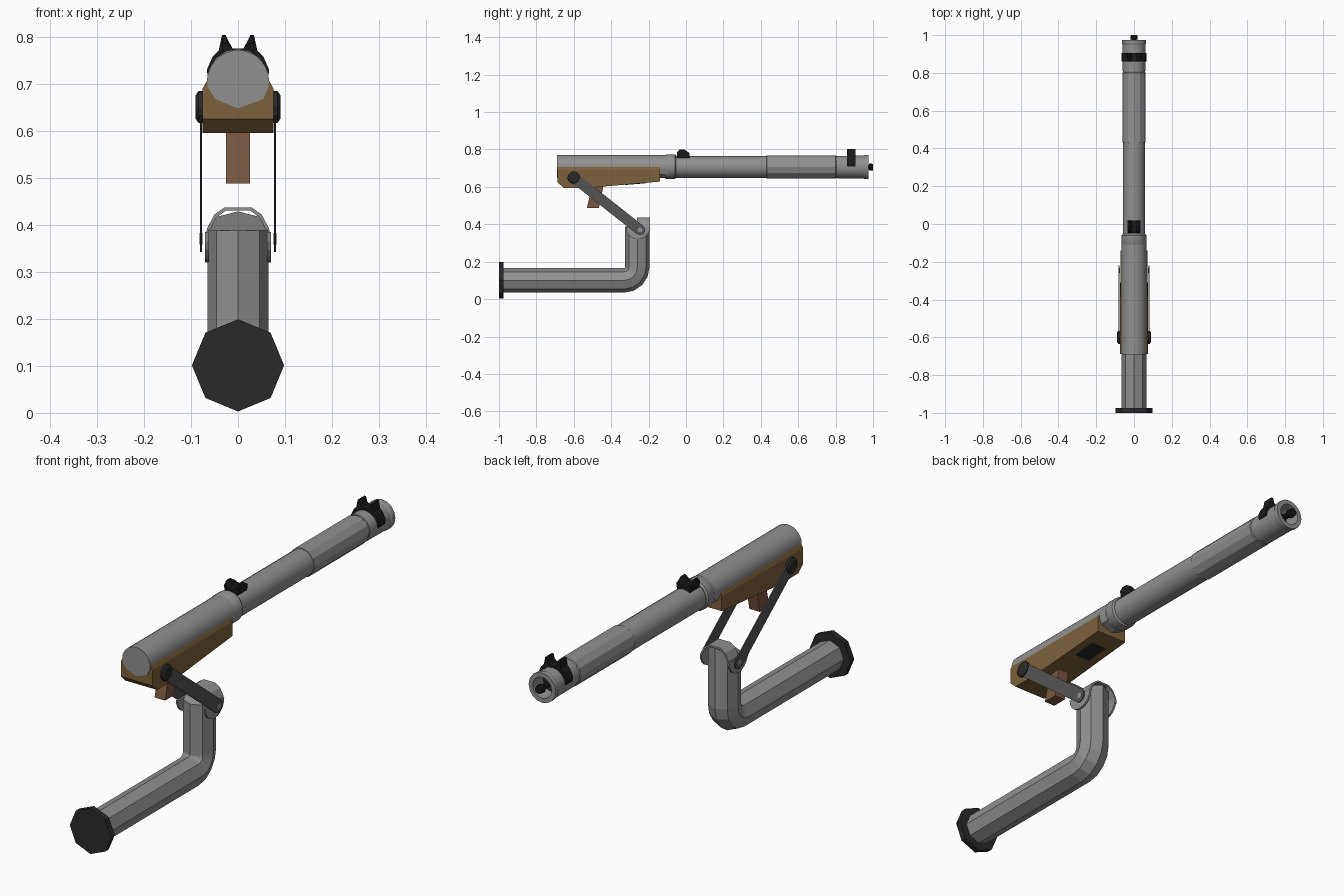
import bpy, bmesh, math
from math import sin, cos, pi

if "Cube" in bpy.data.objects:
    bpy.data.objects.remove(bpy.data.objects["Cube"])


def material(name, r, g, b):
    m = bpy.data.materials.new(name)
    m.diffuse_color = (r, g, b, 1)
    m.use_nodes = True
    m.node_tree.nodes["Principled BSDF"].inputs["Base Color"].default_value = m.diffuse_color
    return m


GREY = material("gun_grey", 0.28, 0.28, 0.28)
BLACK = material("black", 0.01, 0.01, 0.01)
DARK = material("dark_steel", 0.023, 0.023, 0.023)
WOOD = material("wood", 0.20, 0.12, 0.045)
GRIP = material("grip_wood", 0.19, 0.095, 0.055)
STEEL = material("steel", 0.09, 0.09, 0.09)


def finish(name, bm, mat, smooth=False):
    bmesh.ops.recalc_face_normals(bm, faces=bm.faces)
    me = bpy.data.meshes.new(name)
    bm.to_mesh(me)
    bm.free()
    ob = bpy.data.objects.new(name, me)
    bpy.context.collection.objects.link(ob)
    me.materials.append(mat)
    if smooth:
        bpy.ops.object.select_all(action='DESELECT')
        ob.select_set(True)
        bpy.context.view_layer.objects.active = ob
        bpy.ops.object.shade_smooth_by_angle(angle=math.radians(30))
    return ob


def loft(name, rings, mat=GREY, smooth=False):
    bm = bmesh.new()
    rows = [[bm.verts.new(p) for p in ring] for ring in rings]
    n = len(rows[0])
    for a, b in zip(rows, rows[1:]):
        for i in range(n):
            bm.faces.new((a[i], a[(i + 1) % n], b[(i + 1) % n], b[i]))
    bm.faces.new(rows[0])
    bm.faces.new(rows[-1])
    return finish(name, bm, mat, smooth)


def prism(name, pts, axis, a, b, mat=GREY, smooth=False):
    """Extrude a profile: (y, z) along x, or (x, z) along y."""
    put = (lambda p, t: (t, p[0], p[1])) if axis == 'x' else (lambda p, t: (p[0], t, p[1]))
    return loft(name, [[put(p, t) for p in pts] for t in (a, b)], mat, smooth)


def turned(name, profile, sides, zc, mat=GREY, smooth=True):
    """Revolve (y, radius) pairs about a y axis at height zc."""
    rings = [[(r * sin(2 * pi * i / sides), y, zc + r * cos(2 * pi * i / sides))
              for i in range(sides)] for y, r in profile]
    return loft(name, rings, mat, smooth)


def arc(cy, cz, r, a0, a1, n):
    return [(cy + r * cos(math.radians(a0 + (a1 - a0) * i / n)),
             cz + r * sin(math.radians(a0 + (a1 - a0) * i / n))) for i in range(n + 1)]


def mirrored(half):
    return half + [(-x, z) for x, z in reversed(half) if x != 0]


# Foot plate
turned("foot_plate", [(-1, 0.098), (-0.975, 0.098)], 8, 0.101, DARK, False)

# Bent octagonal arm, its back edge rising into the yoke
R = 0.065
stations = [(-0.98, 0.1, 0)] + [(-0.33 + 0.07 * sin(t * pi / 8), 0.17 - 0.07 * cos(t * pi / 8), t * pi / 8)
                               for t in range(5)] + [(-0.26, 0.388, pi / 2)]
rings = []
for k, (y, z, t) in enumerate(stations):
    ring = []
    for i in range(8):
        u, v = R * sin(i * pi / 4), R * cos(i * pi / 4)
        rise = max(0, -v) * 0.62 if k == len(stations) - 1 else 0
        ring.append((u, y - v * sin(t), z + v * cos(t) + rise))
    rings.append(ring)
loft("bent_arm", rings)

# Yoke: arched hood and two round ears
outer = [(0.07, 0.365), (0.066, 0.392), (0.05, 0.422), (0.028, 0.437)]
inner = [(0.064, 0.365), (0.060, 0.388), (0.046, 0.415), (0.026, 0.430)]
hood = outer + [(-x, z) for x, z in reversed(outer)] + [(-x, z) for x, z in inner] + inner[::-1]
prism("yoke_hood", hood, 'y', -0.262, -0.193)
ear = arc(-0.257, 0.384, 0.064, 180, 360, 10)
for s, side in ((1, "right"), (-1, "left")):
    prism("yoke_ear_" + side, ear, 'x', s * 0.062, s * 0.07)

# Links with bolts and knobs
y0, z0, y1, z1 = -0.246, 0.370, -0.60, 0.65
ang = math.degrees(math.atan2(z1 - z0, y1 - y0))
bar = arc(y0, z0, 0.028, ang + 90, ang + 270, 5) + arc(y1, z1, 0.028, ang - 90, ang + 90, 5)
for s, side in ((1, "right"), (-1, "left")):
    prism("link_" + side, bar, 'x', s * 0.076, s * 0.081, STEEL)
    prism("link_bolt_" + side, arc(y0, z0, 0.013, 0, 324, 9), 'x', s * 0.075, s * 0.082)
    knob = [[(s * x, y, z) for y, z in arc(y1, z1, r, 0, 330, 11)]
            for x, r in ((0.074, 0.034), (0.084, 0.034), (0.090, 0.025))]
    loft("knob_" + side, knob, DARK)

# Wooden stock: side outline with bevelled upper edges
bm = bmesh.new()
side_pts = [(-0.687, 0.625), (-0.655, 0.595), (-0.52, 0.595), (-0.14, 0.628), (-0.14, 0.69), (-0.687, 0.69)]
top_pts = [(-0.14, 0.71), (-0.687, 0.71)]
rows = {}
for s in (1, -1):
    rows[s] = [bm.verts.new((s * (0.075 if y < -0.2 else 0.071), y, z)) for y, z in side_pts]
    rows[s] += [bm.verts.new((s * 0.064, y, z)) for y, z in top_pts]
    v = rows[s]
    bm.faces.new(v[:6])
    bm.faces.new((v[4], v[5], v[7], v[6]))
for a, b in ((0, 1), (1, 2), (2, 3), (6, 7)):
    bm.faces.new((rows[1][a], rows[1][b], rows[-1][b], rows[-1][a]))
for loop in ((3, 4, 6), (0, 5, 7)):
    bm.faces.new([rows[1][i] for i in loop] + [rows[-1][i] for i in reversed(loop)])
finish("stock", bm, WOOD)
prism("stock_bottom_plate", [(-0.325, 0.610), (-0.22, 0.619), (-0.22, 0.63), (-0.325, 0.63)],
      'x', -0.035, 0.035, DARK)

# Hand grip
prism("hand_grip", [(-0.53, 0.488), (-0.465, 0.488), (-0.44, 0.61), (-0.50, 0.61)],
      'x', -0.025, 0.025, GRIP)

# Receiver: round above, faceted below
receiver = arc(0, 0.705, 0.066, -10, 190, 16) + [(-0.048, 0.667), (0, 0.647), (0.054, 0.667)]
prism("receiver", receiver, 'y', -0.69, -0.10, GREY, True)
turned("receiver_collar", [(-0.112, 0.062), (-0.105, 0.066), (-0.06, 0.066), (-0.053, 0.060)], 16, 0.708)

# Barrel with a hollow flared muzzle
turned("barrel", [(-0.06, 0.058), (0.81, 0.058), (0.81, 0.060), (0.95, 0.061), (0.955, 0.064),
                  (0.975, 0.064), (0.975, 0.045), (0.90, 0.042)], 16, 0.706)
turned("handguard", [(0.43, 0.057), (0.432, 0.062), (0.80, 0.062), (0.805, 0.057)], 12, 0.706, GREY, False)
turned("muzzle_bore", [(0.898, 0.041), (0.91, 0.041)], 16, 0.706, DARK)
turned("muzzle_pin", [(0.90, 0.012), (0.978, 0.012), (0.978, 0.02), (1.0, 0.017)], 8, 0.706, BLACK, False)

# Front sight: saddle band with two horns
saddle = mirrored([(0.064, 0.708), (0.066, 0.73), (0.054, 0.757), (0.041, 0.77), (0.034, 0.803),
                   (0.026, 0.803), (0.021, 0.783), (0.012, 0.775), (0.0, 0.774)])
prism("front_sight", saddle, 'y', 0.86, 0.905, BLACK)

# Rear sight: block with a notch between two prongs
block = mirrored([(0.03, 0.755), (0.034, 0.785), (0.032, 0.80), (0.025, 0.80), (0.012, 0.775), (0.0, 0.775)])
loft("rear_sight", [[(x, y, min(z, cut)) for x, z in block]
                    for y, cut in ((-0.047, 0.785), (-0.035, 0.80), (-0.01, 0.80), (0.018, 0.782))], BLACK)
